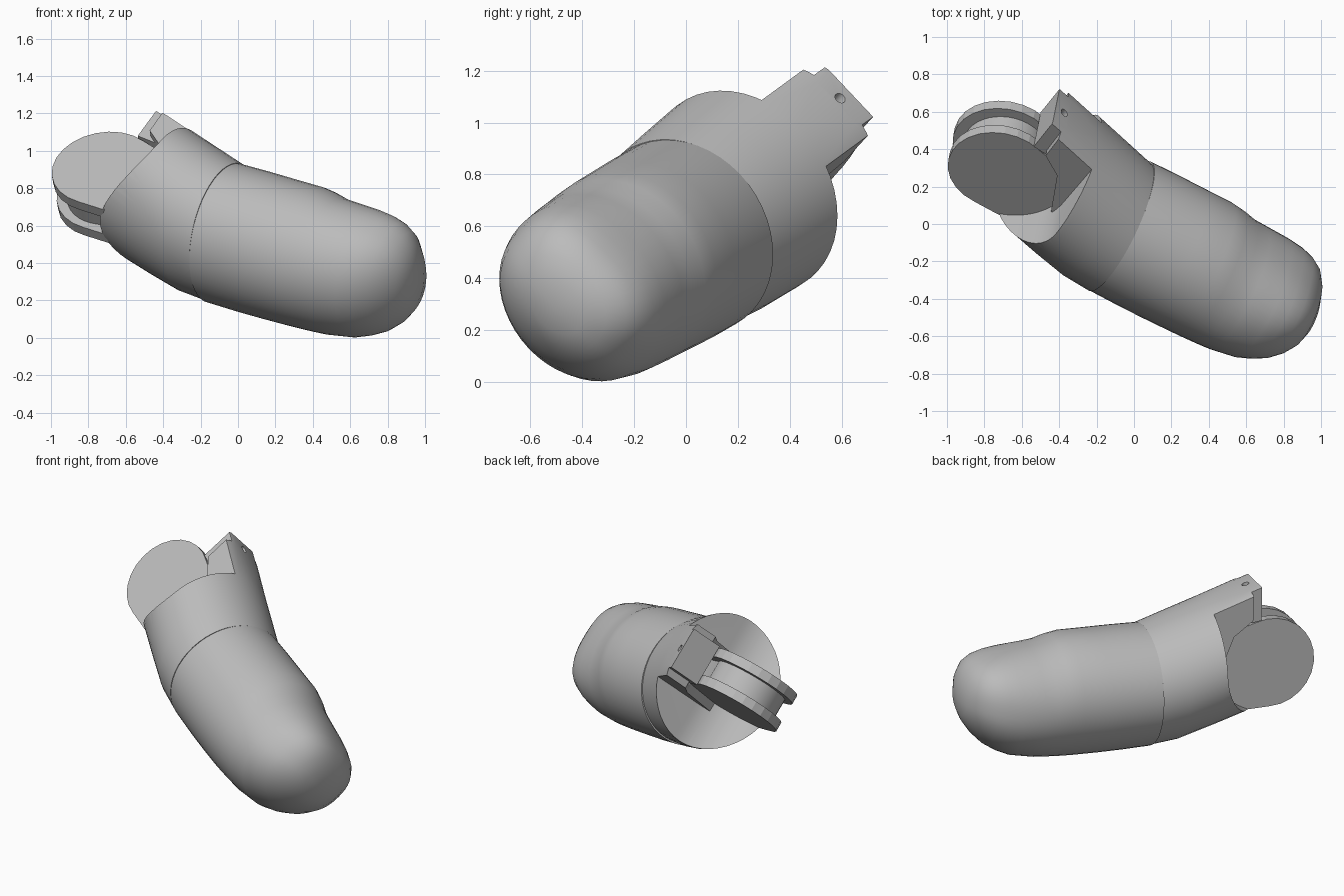
import bpy, bmesh, math
from mathutils import Vector, Matrix

if "Cube" in bpy.data.objects:
    bpy.data.objects.remove(bpy.data.objects["Cube"], do_unlink=True)

# Single grey material
grey = bpy.data.materials.new("plain_grey")
grey.use_nodes = True
grey.diffuse_color = (0.5, 0.5, 0.5, 1)
grey.node_tree.nodes["Principled BSDF"].inputs["Base Color"].default_value = (0.5, 0.5, 0.5, 1)

# Local frame: along the finger, towards the nail, along the hinge pin
along = Vector((0.868, -0.434, -0.243)).normalized()
pin = Vector((-0.13, -0.685, 0.72))
pin = (pin - along * pin.dot(along)).normalized()
nail = pin.cross(along)
frame = Matrix((along, nail, pin)).transposed().to_4x4()
frame.translation = (0, -0.03, 0.535)
MID = 0.03     # sideways centre of the hinge


def finish(name, bm):
    bmesh.ops.recalc_face_normals(bm, faces=bm.faces)
    mesh = bpy.data.meshes.new(name)
    bm.to_mesh(mesh)
    bm.free()
    mesh.materials.append(grey)
    ob = bpy.data.objects.new(name, mesh)
    bpy.context.collection.objects.link(ob)
    ob.matrix_world = frame
    return ob


def activate(ob):
    bpy.ops.object.select_all(action='DESELECT')
    ob.select_set(True)
    bpy.context.view_layer.objects.active = ob


def smooth(ob, angle=35):
    activate(ob)
    bpy.ops.object.shade_smooth_by_angle(angle=math.radians(angle))


def loft(name, sections, centre, sides=48, pole=None):
    """Skin rings of (along, top, bottom, half width, squareness of the nail side)."""
    bm = bmesh.new()
    rings = []
    for s, top, bottom, half, power in sections:
        mid, ru = (top + bottom) / 2, (top - bottom) / 2
        ring = []
        for i in range(sides):
            c, d = math.cos(math.tau * i / sides), math.sin(math.tau * i / sides)
            p = power if c > 0 else 2
            k = (abs(c) ** p + abs(d) ** p) ** (-1 / p)
            ring.append(bm.verts.new((s, mid + ru * c * k, centre + half * d * k)))
        rings.append(ring)
    for a, b in zip(rings, rings[1:]):
        for i in range(sides):
            j = (i + 1) % sides
            bm.faces.new((a[i], a[j], b[j], b[i]))
    bm.faces.new(rings[0])
    if pole:
        tip = bm.verts.new(pole)
        for i in range(sides):
            bm.faces.new((rings[-1][i], rings[-1][(i + 1) % sides], tip))
    else:
        bm.faces.new(rings[-1])
    return finish(name, bm)


def extrude(name, outline, low, high):
    """Prism of an (along, nail) outline between two pin heights."""
    bm = bmesh.new()
    face = bm.faces.new([bm.verts.new((s, u, low)) for s, u in outline])
    moved = bmesh.ops.extrude_face_region(bm, geom=[face])["geom"]
    verts = [v for v in moved if isinstance(v, bmesh.types.BMVert)]
    bmesh.ops.translate(bm, verts=verts, vec=(0, 0, high - low))
    return finish(name, bm)


def arc(cx, cy, r, start, end, steps):
    angles = [math.radians(start + (end - start) * i / steps) for i in range(steps + 1)]
    return [(cx + r * math.cos(a), cy + r * math.sin(a)) for a in angles]


def cut(ob, cutter):
    cutter.hide_render = True
    mod = ob.modifiers.new("cut", 'BOOLEAN')
    mod.operation, mod.solver, mod.object = 'DIFFERENCE', 'EXACT', cutter
    activate(ob)
    bpy.ops.object.modifier_apply(modifier=mod.name)
    bpy.data.objects.remove(cutter, do_unlink=True)


# Fingertip: shallow step at the nail, sloping nail face, blunt squared end
tip = loft("fingertip", [
    (-0.08, 0.362, -0.378, 0.395, 2), (0.1, 0.365, -0.385, 0.395, 2), (0.25, 0.365, -0.388, 0.392, 2),
    (0.42, 0.366, -0.388, 0.388, 2), (0.5, 0.352, -0.385, 0.385, 2), (0.58, 0.328, -0.38, 0.38, 2),
    (0.66, 0.316, -0.374, 0.375, 2.1), (0.8, 0.298, -0.348, 0.36, 2.3), (0.88, 0.282, -0.313, 0.338, 2.5),
    (0.95, 0.262, -0.268, 0.31, 2.6), (1.01, 0.232, -0.208, 0.265, 2.6), (1.055, 0.18, -0.145, 0.205, 2.4),
    (1.085, 0.11, -0.08, 0.125, 2)], centre=0.015, pole=(1.097, 0.015, 0.015))
smooth(tip)

# Bent base sleeve, hollowed round the hinge but leaving a stop tab and its web
sleeve = loft("base_sleeve", [
    (-0.95, 0.64, -0.145, 0.425, 2), (-0.7, 0.56, -0.212, 0.427, 2), (-0.45, 0.475, -0.292, 0.422, 2),
    (-0.25, 0.413, -0.355, 0.408, 2), (-0.08, 0.358, -0.376, 0.393, 2)], centre=0.022)
outline = arc(-0.835, 0.14, 0.358, -90, 0, 20) + [(-0.46, 0.8), (-1.4, 0.8), (-1.4, -0.218)]
relief = extrude("relief_cutter", outline, -0.6, 0.6)
tab = [(-0.3, 0.9), (-0.79, 0.9), (-0.79, 0.36), (-0.3, 0.3)]
cut(relief, extrude("tab_keeper", tab, MID - 0.135, MID + 0.135))
web = [(-0.73, 0.95), (-0.72, 0.38), (-0.6, 0.29), (-0.5, 0.04), (-0.4, 0.0), (-0.35, 0.95)]
cut(relief, extrude("web_keeper", web, MID - 0.18, MID + 0.18))
cut(sleeve, relief)

# Flat top of the tab, and the pin hole through it
cut(sleeve, extrude("tab_trim", [(-0.46, 0.482), (-0.85, 0.587), (-0.85, 0.8), (-0.46, 0.8)], -0.4, 0.5))
bm = bmesh.new()
bmesh.ops.create_cone(bm, segments=16, radius1=0.022, radius2=0.022, depth=0.6, cap_ends=True,
                      matrix=Matrix.Translation((-0.73, 0.5, MID)) @ Matrix.Rotation(math.pi / 2, 4, 'X'))
cut(sleeve, finish("hole_cutter", bm))
smooth(sleeve)

# Hinge: two round plates with necks, and a smaller drum between them
plate = arc(-0.852, 0.085, 0.279, 70, 270, 14) + [(-0.7, -0.2), (-0.42, -0.1), (-0.42, 0.3), (-0.6, 0.3)]
for name, side in (("front_hinge_plate", 1), ("rear_hinge_plate", -1)):
    a, b = MID + side * 0.125, MID + side * 0.065
    extrude(name, plate, min(a, b), max(a, b))
drum = arc(-0.84, 0.08, 0.23, 60, 280, 24) + [(-0.42, -0.1), (-0.42, 0.25)]
smooth(extrude("hinge_drum", drum, MID - 0.065, MID + 0.065))
